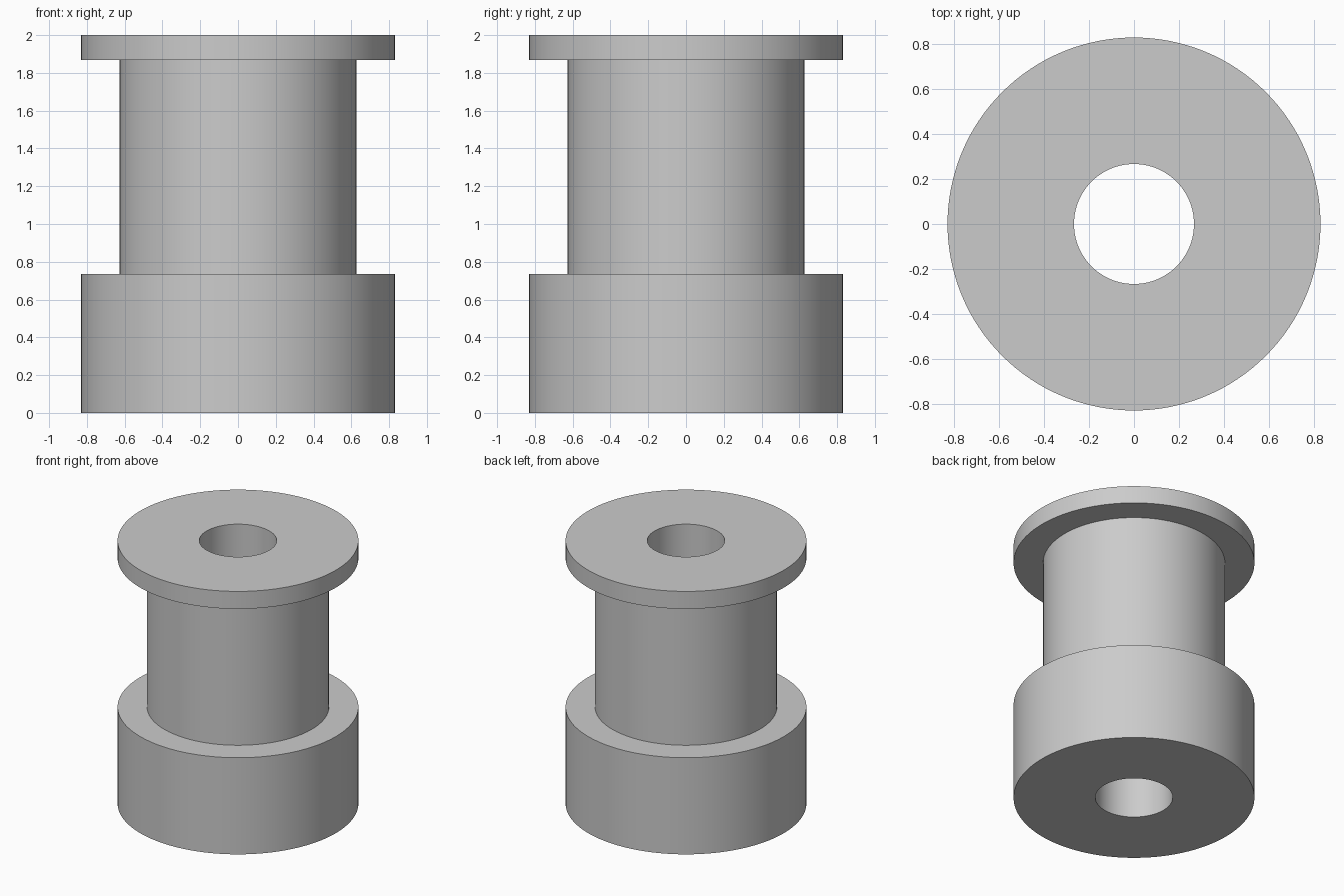
import bpy
import bmesh
from math import cos, sin, tau

cube = bpy.data.objects.get("Cube")
if cube:
    bpy.data.objects.remove(cube, do_unlink=True)

SEGMENTS = 128
BORE, NECK, RIM = 0.267, 0.627, 0.83
BASE_TOP, FLANGE_BOTTOM, TOP = 0.735, 1.867, 2.0

# Plain grey material
grey = bpy.data.materials.new("plain grey")
grey.use_nodes = True
colour = (0.6, 0.6, 0.6, 1.0)
grey.diffuse_color = colour
grey.node_tree.nodes["Principled BSDF"].inputs["Base Color"].default_value = colour


def lathe(name, profile):
    """Revolve a closed (radius, height) profile around the z axis."""
    bm = bmesh.new()
    rings = [[bm.verts.new((r * cos(tau * i / SEGMENTS), r * sin(tau * i / SEGMENTS), z))
              for i in range(SEGMENTS)] for r, z in profile]
    for k, ring in enumerate(rings):
        above = rings[(k + 1) % len(rings)]
        for i in range(SEGMENTS):
            j = (i + 1) % SEGMENTS
            bm.faces.new((ring[i], ring[j], above[j], above[i]))
    bmesh.ops.recalc_face_normals(bm, faces=bm.faces)
    mesh = bpy.data.meshes.new(name)
    bm.to_mesh(mesh)
    bm.free()
    mesh.materials.append(grey)
    obj = bpy.data.objects.new(name, mesh)
    bpy.context.collection.objects.link(obj)
    return obj


# Flanged bushing: thick base, narrower neck, thin top flange, through bore
bushing = lathe("flanged_bushing", [
    (BORE, 0), (RIM, 0), (RIM, BASE_TOP), (NECK, BASE_TOP),
    (NECK, FLANGE_BOTTOM), (RIM, FLANGE_BOTTOM), (RIM, TOP), (BORE, TOP)])

# Smooth walls with crisp edges
bpy.ops.object.select_all(action="DESELECT")
bushing.select_set(True)
bpy.context.view_layer.objects.active = bushing
bpy.ops.object.shade_smooth_by_angle()
